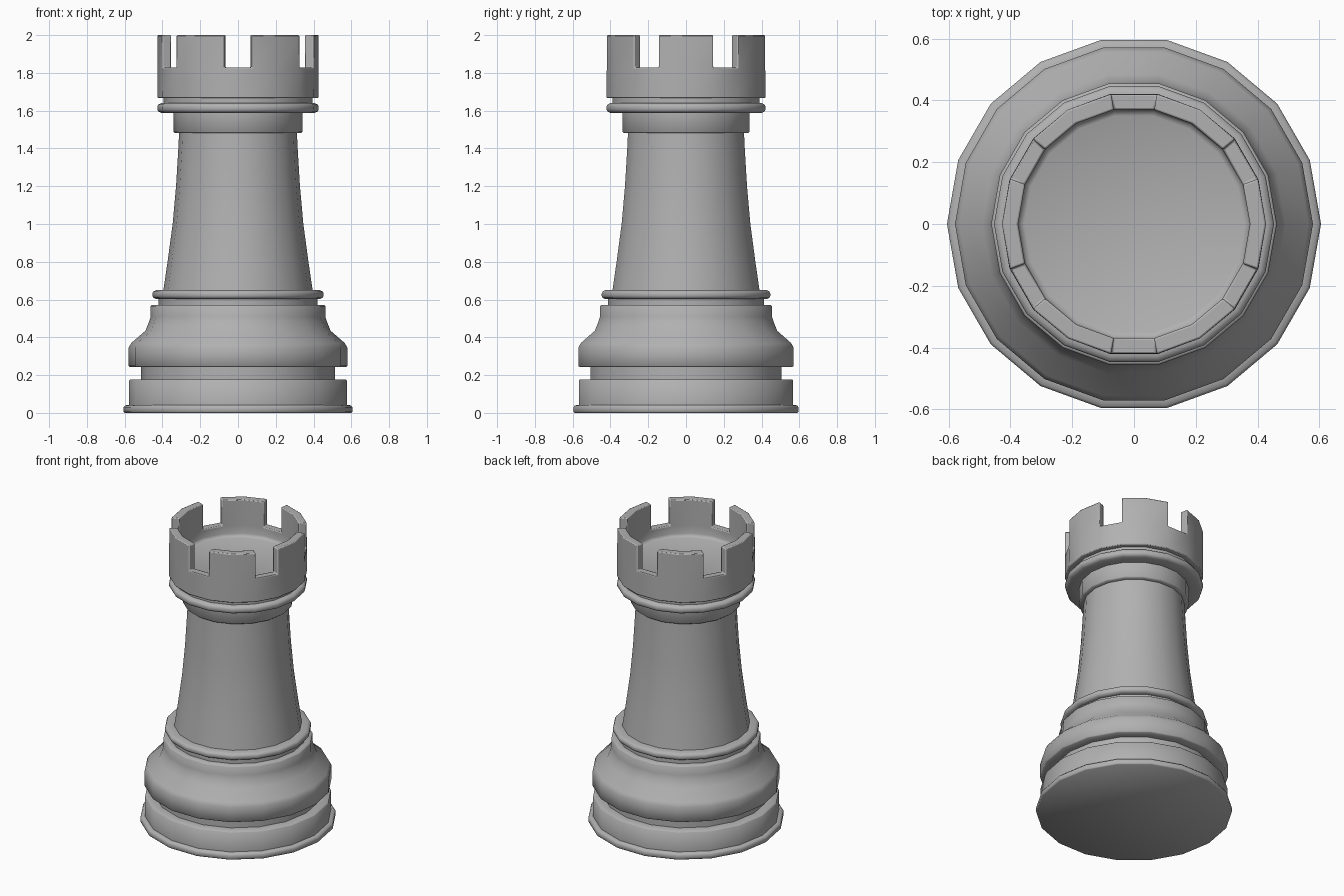
import bpy, bmesh
from math import sin, cos, radians, tau

if "Cube" in bpy.data.objects:
    bpy.data.objects.remove(bpy.data.objects["Cube"])

SIDES = 18

# Dark grey finish shared by all parts
grey = bpy.data.materials.new("dark_grey")
grey.diffuse_color = (.44, .44, .44, 1)
grey.use_nodes = True
grey.node_tree.nodes["Principled BSDF"].inputs["Base Color"].default_value = grey.diffuse_color


def lathe(profile):
    """Revolve (radius, z) points around z and cap both ends."""
    bm = bmesh.new()
    rings = [[bm.verts.new((r * cos(tau * i / SIDES), r * sin(tau * i / SIDES), z))
              for i in range(SIDES)] for r, z in profile]
    bands = []
    for lo, hi in zip(rings, rings[1:]):
        bands.append([bm.faces.new((lo[i], lo[(i + 1) % SIDES], hi[(i + 1) % SIDES], hi[i]))
                      for i in range(SIDES)])
    bm.faces.new(rings[0][::-1])
    bm.faces.new(rings[-1])
    return bm, bands


def finish(bm, name):
    bmesh.ops.recalc_face_normals(bm, faces=bm.faces)
    mesh = bpy.data.meshes.new(name)
    bm.to_mesh(mesh)
    bm.free()
    mesh.materials.append(grey)
    obj = bpy.data.objects.new(name, mesh)
    bpy.context.collection.objects.link(obj)
    bpy.ops.object.select_all(action='DESELECT')
    obj.select_set(True)
    bpy.context.view_layer.objects.active = obj
    bpy.ops.object.shade_smooth_by_angle(angle=radians(50))
    return obj


def bead(r, z0, z1):
    """Rounded collar section between two heights."""
    h = z1 - z0
    return [(r - .02, z0), (r - .005, z0 + h * .15), (r, z0 + h * .35),
            (r, z0 + h * .65), (r - .005, z0 + h * .85), (r - .02, z1)]


# Stepped base and swelling shoulder
base = [(.599, 0), (.605, .006), (.605, .03), (.597, .04), (.576, .042),
        (.576, .172), (.57, .177), (.514, .177), (.514, .243),
        (.572, .243), (.579, .249), (.579, .345), (.565, .37), (.49, .435),
        (.47, .485), (.462, .51), (.462, .565), (.456, .571), (.42, .571), (.42, .602)]
base += bead(.453, .602, .65) + [(.38, .65)]
finish(lathe(base)[0], "base")

# Tapering shaft
shaft = [(.398, .63), (.373, .8), (.346, 1.0), (.328, 1.2), (.316, 1.4), (.311, 1.5)]
finish(lathe(shaft)[0], "shaft")

# Neck ring, collar bead and short step under the crown
neck = [(.30, 1.481), (.334, 1.481), (.341, 1.488), (.341, 1.588)]
neck += bead(.427, 1.588, 1.64) + [(.394, 1.64), (.394, 1.69)]
finish(lathe(neck)[0], "neck")

# Crown: hollow cup, then six two-segment battlements raised from the rim
bm, bands = lathe([(.38, 1.667), (.427, 1.667), (.427, 1.828), (.375, 1.828),
                   (.375, 1.77), (.37, 1.757), (.355, 1.75)])
raised = [f for i, f in enumerate(bands[2]) if i % 3 != 1]
result = bmesh.ops.extrude_face_region(bm, geom=raised)
bmesh.ops.translate(bm, vec=(0, 0, 2 - 1.828),
                    verts=[v for v in result["geom"] if isinstance(v, bmesh.types.BMVert)])
leftover = [f for f in raised if f.is_valid]
if leftover:
    bmesh.ops.delete(bm, geom=leftover, context='FACES')
crown = finish(bm, "crown")
bevel = crown.modifiers.new("soft_edges", 'BEVEL')
bevel.width = .006
bevel.segments = 2
bevel.limit_method = 'ANGLE'
bevel.angle_limit = radians(60)
